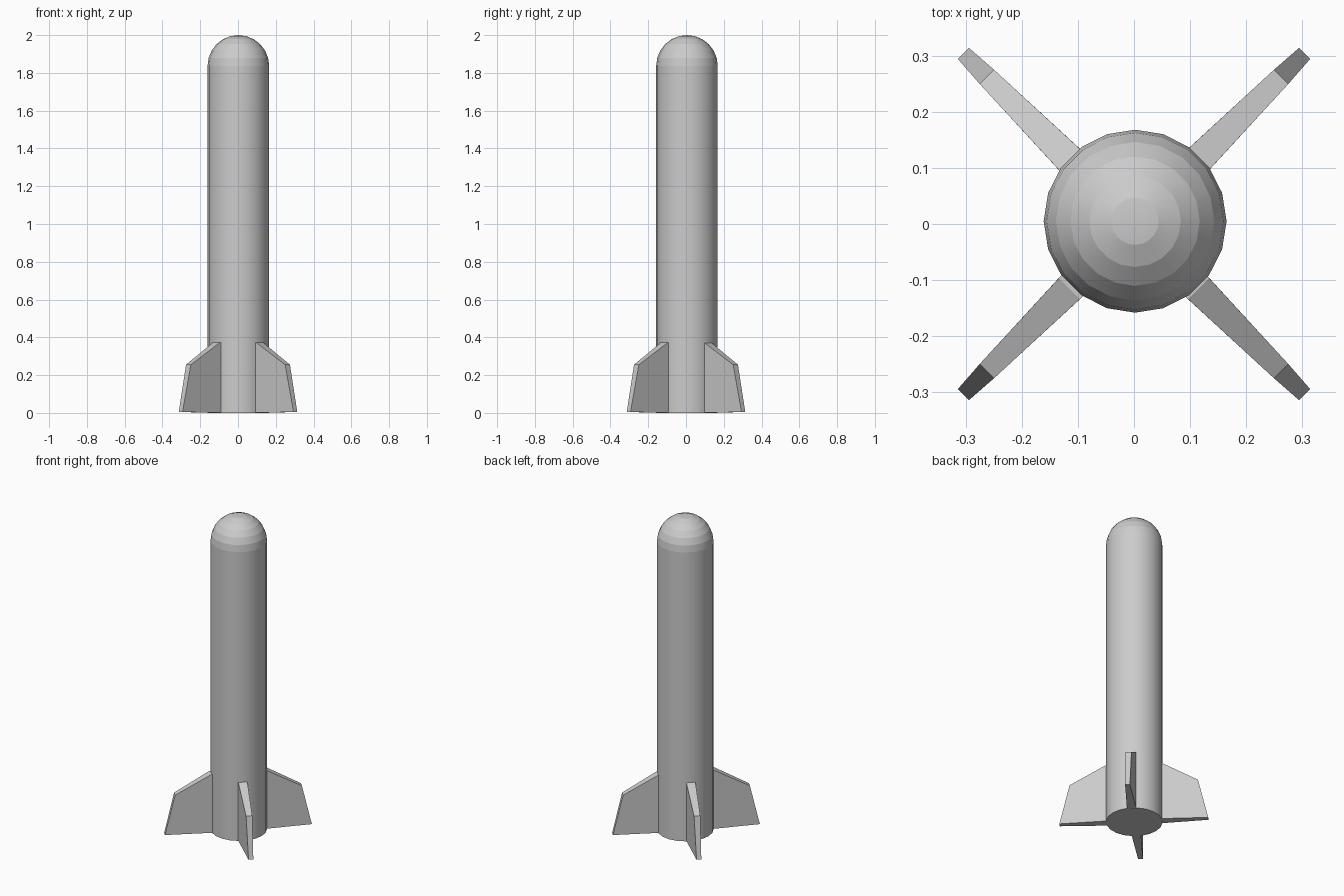
import bpy, bmesh, math
from mathutils import Matrix

if "Cube" in bpy.data.objects:
    bpy.data.objects.remove(bpy.data.objects["Cube"])

SIDES, R, TOP = 20, 0.163, 2.0
CX, CY = 0.002, 0.005


def make_object(name, bm):
    bmesh.ops.recalc_face_normals(bm, faces=bm.faces)
    mesh = bpy.data.meshes.new(name)
    bm.to_mesh(mesh)
    bm.free()
    obj = bpy.data.objects.new(name, mesh)
    bpy.context.collection.objects.link(obj)
    return obj


# Body: cylinder with a hemispherical nose, lathed from a profile
bm = bmesh.new()
levels = [(R, 0.0)]
for i in range(6):
    a = math.radians(15 * i)
    levels.append((R * math.cos(a), TOP - R + R * math.sin(a)))
rings = []
for r, z in levels:
    rings.append([bm.verts.new((CX + r * math.cos(2 * math.pi * k / SIDES),
                                CY + r * math.sin(2 * math.pi * k / SIDES), z))
                  for k in range(SIDES)])
tip = bm.verts.new((CX, CY, TOP))
bm.faces.new(rings[0])
for lo, hi in zip(rings, rings[1:]):
    for k in range(SIDES):
        n = (k + 1) % SIDES
        bm.faces.new((lo[k], lo[n], hi[n], hi[k])).smooth = True
for k in range(SIDES):
    bm.faces.new((rings[-1][k], rings[-1][(k + 1) % SIDES], tip)).smooth = True
# Crisp horizontal bands on the nose and a crisp base
for e in bm.edges:
    if abs(e.verts[0].co.z - e.verts[1].co.z) < 1e-5:
        e.smooth = False
make_object("body", bm)

# Fins: (radius, height, thickness) profile, thinner towards the tip
profile = [(0.12, 0.002, 0.057), (0.43, 0.004, 0.028),
           (0.371, 0.255, 0.036), (0.163, 0.372, 0.053), (0.12, 0.372, 0.057)]
for i, name in enumerate(("back_right", "back_left", "front_left", "front_right")):
    bm = bmesh.new()
    a = [bm.verts.new((r, t / 2, z)) for r, z, t in profile]
    b = [bm.verts.new((r, -t / 2, z)) for r, z, t in profile]
    bm.faces.new(a)
    bm.faces.new(b[::-1])
    for k in range(len(a)):
        n = (k + 1) % len(a)
        bm.faces.new((a[k], b[k], b[n], a[n]))
    bm.transform(Matrix.Rotation(math.radians(45 + 90 * i), 4, 'Z'))
    make_object(name + "_fin", bm)
